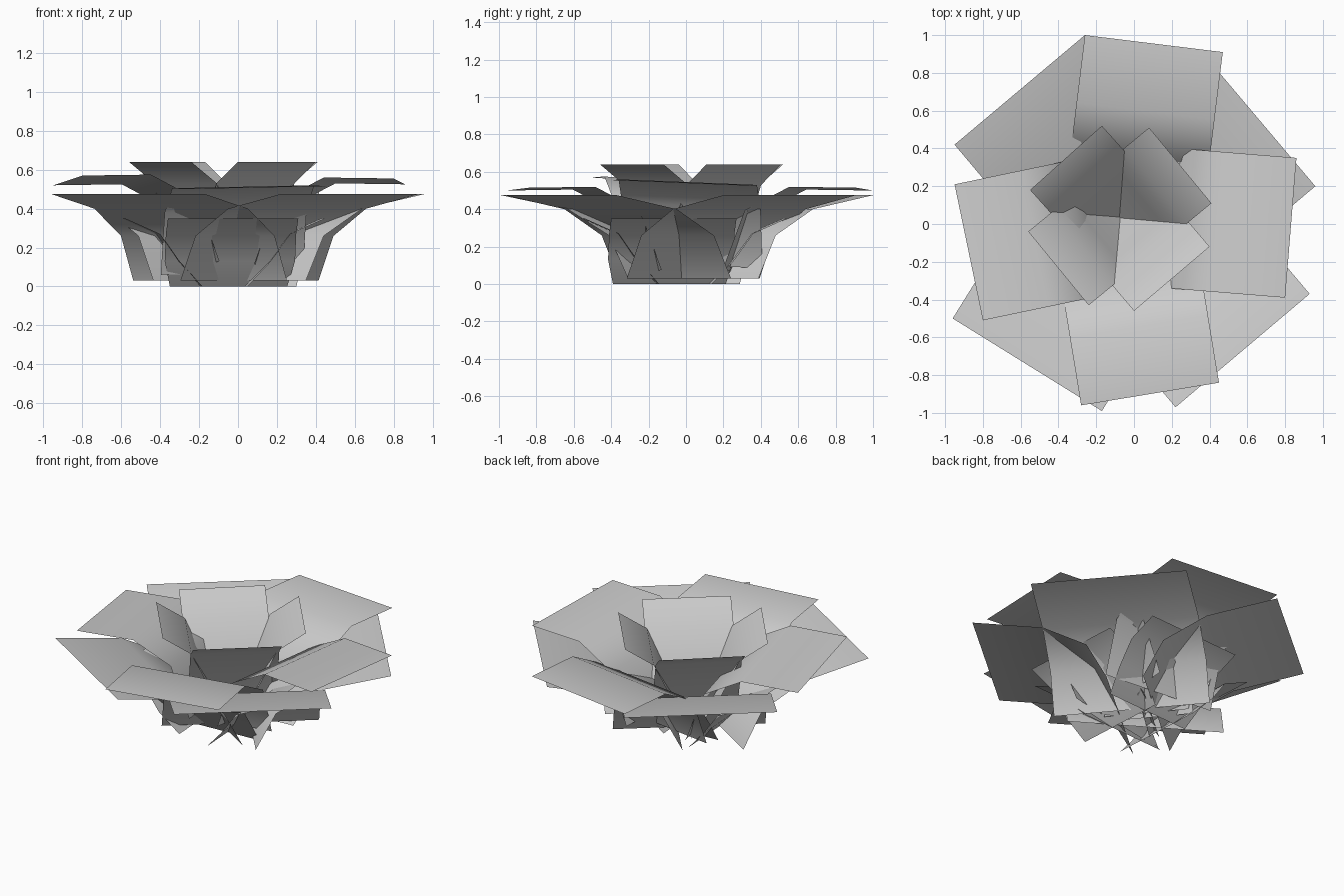
import bpy
from mathutils import Vector

if "Cube" in bpy.data.objects:
    bpy.data.objects.remove(bpy.data.objects["Cube"])


def petal(name, a, b, centre, rows):
    """Bent sheet: a, b = tip corners; rows = (distance inward, drop, width factor)."""
    a, b = Vector(a), Vector(b)
    e = (b - a).to_2d().normalized()
    n = Vector((-e.y, e.x, 0))
    if n.dot(Vector((centre[0], centre[1], 0)) - (a + b) / 2) < 0:
        n = -n
    mid, half = (a + b) / 2, (b - a) / 2
    verts = []
    for d, drop, w in rows:
        c = mid + n * d - Vector((0, 0, drop))
        for s in (-1, 1):
            p = c + half * s * w
            p.z = max(p.z, 0)
            verts.append(p)
    # wind faces so the upper side faces up
    faces = [(2 * i, 2 * i + 1, 2 * i + 3, 2 * i + 2) for i in range(len(rows) - 1)]
    if (verts[1] - verts[0]).cross(verts[2] - verts[0]).z < 0:
        faces = [f[::-1] for f in faces]
    me = bpy.data.meshes.new(name)
    me.from_pydata([tuple(v) for v in verts], [], faces)
    for p in me.polygons:
        p.use_smooth = True
    bpy.context.collection.objects.link(bpy.data.objects.new(name, me))


def ring(name, centre, tips, rows):
    for i, (a, b) in enumerate(tips):
        petal(f"{name}_{i + 1}", a, b, centre, rows)


# Wide outer petals on the diagonals
ring("outer_petal", (-.03, 0), [
    ((-.95, .42, .475), (-.26, 1.0, .475)),
    ((.96, .20, .475), (.36, .91, .475)),
    ((.93, -.37, .475), (.22, -.97, .475)),
    ((-.96, -.50, .475), (-.17, -.99, .475)),
], [(0, 0, 1), (.42, .075, 1), (.68, .215, 1), (.80, .445, 1)])

# Middle petals facing the four sides, nearly level at the tips
ring("middle_petal", (-.03, 0), [
    ((-.26, 1.0, .50), (.47, .91, .515)),
    ((.86, .35, .525), (.80, -.39, .555)),
    ((-.28, -.96, .50), (.45, -.84, .515)),
    ((-.95, .21, .52), (-.80, -.51, .57)),
], [(0, 0, 1), (.36, -.005, 1), (.60, .12, 1), (.72, .44, 1)])

# Inner petals making the square funnel, crossing at the base
ring("inner_petal", (-.08, .03), [
    ((-.55, .18, .64), (-.17, .52, .64)),
    ((.08, .51, .64), (.41, .11, .64)),
    ((.40, -.12, .64), (0, -.46, .64)),
    ((-.56, -.04, .64), (-.24, -.43, .64)),
], [(0, 0, 1), (.17, .11, 1), (.27, .32, 1), (.45, .60, 1)])

# Small low petals poking out between the outer ones
ring("lower_petal", (-.05, 0), [
    ((-.36, -.58, .35), (.31, -.54, .35)),
    ((.45, -.40, .35), (.41, .27, .35)),
    ((.31, .54, .35), (-.36, .50, .35)),
    ((-.62, .30, .35), (-.58, -.40, .35)),
], [(0, 0, 1), (.18, .08, 1), (.28, .22, 1), (.40, .35, .9)])
